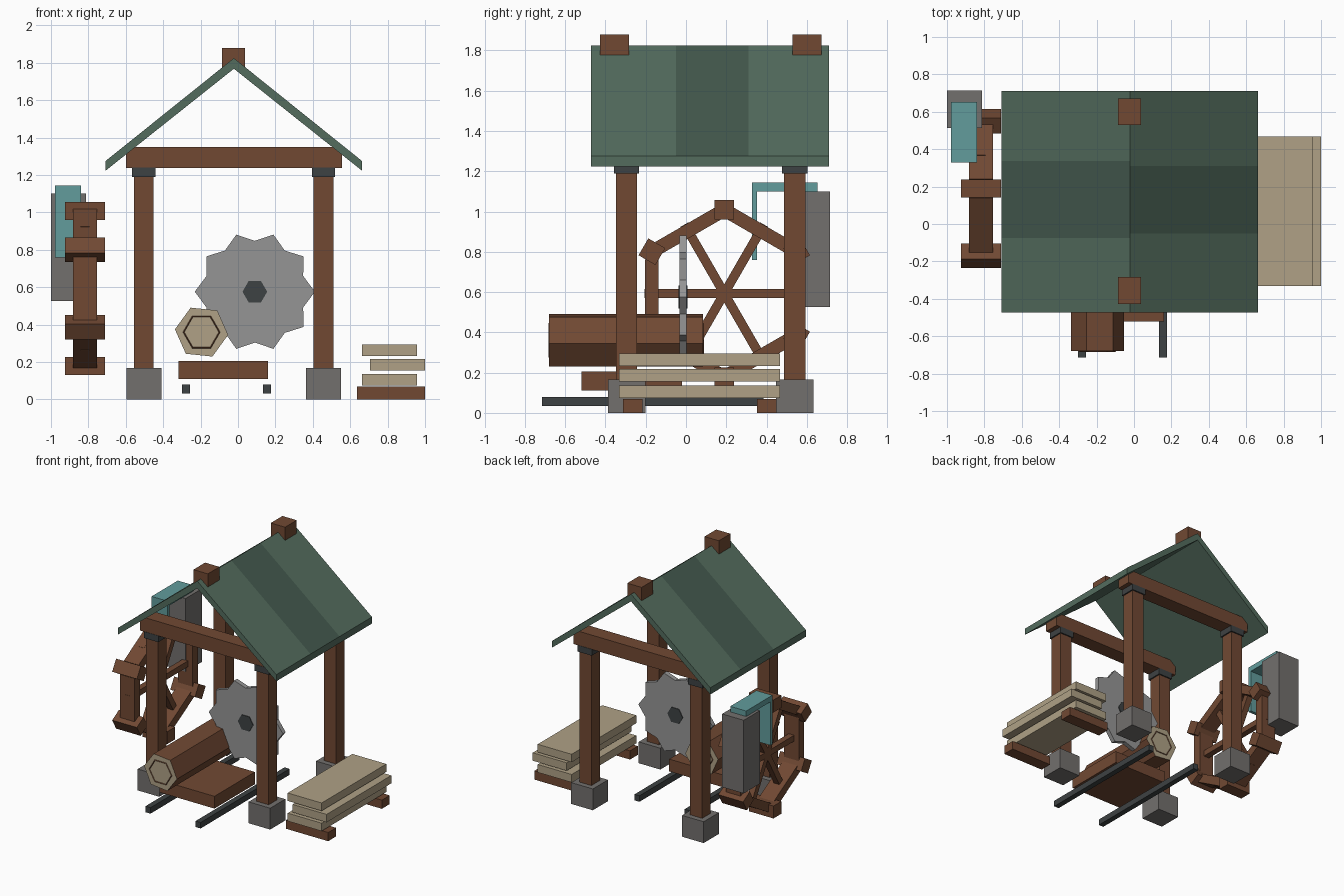
import bpy, bmesh
from math import cos, sin, pi, radians

if "Cube" in bpy.data.objects:
    bpy.data.objects.remove(bpy.data.objects["Cube"])


def mat(name, r, g, b):
    m = bpy.data.materials.new(name)
    m.diffuse_color = [(c / 255) ** 2.2 for c in (r, g, b)] + [1]
    m.use_nodes = True
    m.node_tree.nodes["Principled BSDF"].inputs["Base Color"].default_value = m.diffuse_color
    return m


WOOD = mat("wood", 112, 74, 54)
PLANK = mat("cut_wood", 174, 160, 133)
ROOF = mat("roof_green", 84, 108, 94)
STRIPE = mat("roof_dark_green", 70, 90, 79)
STONE = mat("stone", 114, 111, 109)
STEEL = mat("steel", 148, 148, 148)
IRON = mat("iron", 64, 68, 69)
WATER = mat("water", 98, 155, 155)


def box(name, x, y, z, m):
    """Box from (min, max) ranges."""
    bpy.ops.mesh.primitive_cube_add(size=1, location=[sum(r) / 2 for r in (x, y, z)])
    o = bpy.context.object
    o.name = name
    o.scale = [r[1] - r[0] for r in (x, y, z)]
    o.data.materials.append(m)
    return o


def around(c, w):
    return (c - w / 2, c + w / 2)


def finish(name, bm, mats):
    bmesh.ops.recalc_face_normals(bm, faces=bm.faces)
    me = bpy.data.meshes.new(name)
    bm.to_mesh(me)
    bm.free()
    o = bpy.data.objects.new(name, me)
    bpy.context.collection.objects.link(o)
    for m in mats:
        me.materials.append(m)
    return o


def prism(name, pts, y0, y1, m, cap=None):
    """Extrude an (x, z) outline along y, with an optional end material."""
    bm = bmesh.new()
    a, b = [[bm.verts.new((x, y, z)) for x, z in pts] for y in (y0, y1)]
    for ring in (a, b):
        bm.faces.new(ring).material_index = 1 if cap else 0
    for i in range(len(pts)):
        j = (i + 1) % len(pts)
        bm.faces.new((a[i], a[j], b[j], b[i]))
    return finish(name, bm, [m, cap] if cap else [m])


def polygon(cx, cz, radii, n, start=0):
    return [(cx + radii[i % len(radii)] * cos(start + 2 * pi * i / n),
             cz + radii[i % len(radii)] * sin(start + 2 * pi * i / n)) for i in range(n)]


# Posts with stone feet and iron caps, and cross beams
for end, y in (("front", -0.295), ("back", 0.54)):
    for side, x in (("left", -0.503), ("right", 0.457)):
        box(f"{end}_{side}_foot", around(x, 0.187), around(y, 0.187), (0, 0.167), STONE)
        box(f"{end}_{side}_post", around(x, 0.105), around(y, 0.105), (0.16, 1.2), WOOD)
        box(f"{end}_{side}_cap", around(x, 0.125), around(y, 0.125), (1.19, 1.24), IRON)
    box(f"{end}_beam", (-0.6, 0.556), around(y, 0.12), (1.238, 1.35), WOOD)


# Roof slopes, each with a darker band in the middle
def slope(name, eave_x, band):
    prof = [(-0.022, 1.825), (eave_x, 1.275), (eave_x, 1.223), (-0.022, 1.768)]
    bm = bmesh.new()
    rows = [[bm.verts.new((x, y, z)) for x, z in prof] for y in (-0.473, *band, 0.711)]
    for k in range(3):
        for i in range(4):
            j = (i + 1) % 4
            f = bm.faces.new((rows[k][i], rows[k][j], rows[k + 1][j], rows[k + 1][i]))
            f.material_index = int(k == 1 and i == 0)
    bm.faces.new(rows[0])
    bm.faces.new(rows[3])
    finish(name, bm, [ROOF, STRIPE])


slope("left_roof", -0.708, (-0.075, 0.337))
slope("right_roof", 0.663, (-0.05, 0.31))
for end, y in (("front", -0.356), ("back", 0.6)):
    box(f"{end}_ridge_block", (-0.086, 0.038), around(y, 0.144), (1.775, 1.88), WOOD)

# Saw blade with ten teeth, and its hub
prism("saw_blade", polygon(0.09, 0.576, (0.321, 0.272), 20), -0.032, 0.003, STEEL)
prism("saw_hub", polygon(0.09, 0.576, (0.066,), 6), -0.037, 0.008, IRON)

# Log with growth rings on its cut ends
prism("log", polygon(-0.195, 0.36, (0.143,), 6, radians(-6)), -0.68, 0.085, WOOD, PLANK)
for end, y in (("front", -0.68), ("back", 0.085)):
    bpy.ops.mesh.primitive_torus_add(major_segments=6, minor_segments=4, major_radius=0.096,
                                     minor_radius=0.004, location=(-0.195, y, 0.36),
                                     rotation=(pi / 2, 0, 0))
    ring = bpy.context.object
    ring.name = f"{end}_growth_ring"
    ring.data.materials.append(WOOD)

# Carriage on rails
box("carriage", (-0.318, 0.16), (-0.52, -0.02), (0.11, 0.206), WOOD)
for side, x in (("left", -0.279), ("right", 0.155)):
    box(f"{side}_rail", around(x, 0.043), (-0.715, 0.385), (0.033, 0.08), IRON)

# Stack of planks on two runners
for i, (x, z) in enumerate(((0.663, 0.075), (0.706, 0.155), (0.663, 0.233))):
    box(f"plank_{i + 1}", (x, x + 0.294), (-0.332, 0.468), (z, z + 0.062), PLANK)
for end, y in (("front", -0.264), ("back", 0.4)):
    box(f"{end}_runner", (0.636, 1.0), around(y, 0.097), (0, 0.068), WOOD)

# Water wheel: six rim pieces, six paddles, three crossing spokes
WX, WY, WZ, WR = -0.818, 0.19, 0.593, 0.415


def wheel_part(name, r, angle, width, radial, tangent):
    o = box(name, around(WX, width), around(WY + r * cos(angle), radial),
            around(WZ + r * sin(angle), tangent), WOOD)
    o.rotation_euler.x = angle


for i in range(6):
    a = i * pi / 3
    wheel_part(f"wheel_rim_{i + 1}", WR * cos(pi / 6), a, 0.128, 0.067, 0.338)
    wheel_part(f"wheel_paddle_{i + 1}", WR, a + pi / 6, 0.214, 0.097, 0.097)
    if i < 3:
        wheel_part(f"wheel_spoke_{i + 1}", 0, a, 0.048, 0.79, 0.046)

# Stone water tower, channel and falling water
box("water_tower", (-1.0, -0.813), (0.513, 0.714), (0.527, 1.1), STONE)
box("water_channel", (-0.978, -0.84), (0.328, 0.652), (1.1, 1.143), WATER)
box("waterfall", (-0.978, -0.84), (0.328, 0.353), (0.76, 1.1), WATER)
